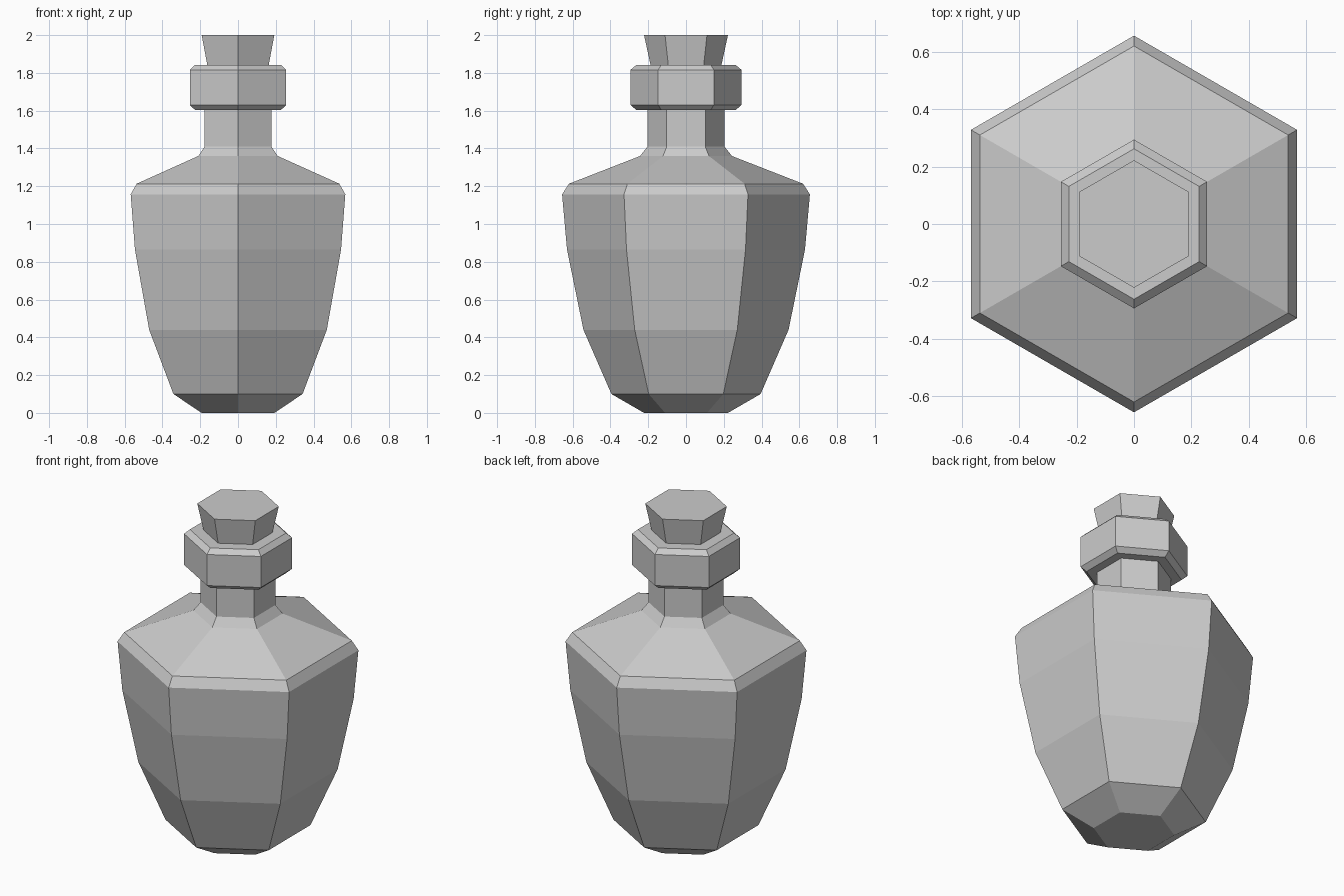
import bpy, bmesh
from math import cos, sin, pi

cube = bpy.data.objects.get("Cube")
if cube:
    bpy.data.objects.remove(cube, do_unlink=True)

SIDES = 6

grey = bpy.data.materials.new("light_grey")
grey.use_nodes = True
colour = (0.6, 0.6, 0.6, 1.0)
grey.diffuse_color = colour
grey.node_tree.nodes["Principled BSDF"].inputs["Base Color"].default_value = colour


def hex_lathe(name, profile, cap_top=False):
    """Stack hexagonal rings (corner radius, height) with corners on the y axis."""
    bm = bmesh.new()
    rings = []
    for radius, z in profile:
        angles = [pi / 2 + 2 * pi * i / SIDES for i in range(SIDES)]
        rings.append([bm.verts.new((radius * cos(a), radius * sin(a), z)) for a in angles])
    for low, high in zip(rings, rings[1:]):
        for i in range(SIDES):
            j = (i + 1) % SIDES
            bm.faces.new((low[i], low[j], high[j], high[i]))
    bm.faces.new(rings[0][::-1])
    if cap_top:
        bm.faces.new(rings[-1])
    mesh = bpy.data.meshes.new(name)
    bm.to_mesh(mesh)
    bm.free()
    mesh.materials.append(grey)
    obj = bpy.data.objects.new(name, mesh)
    bpy.context.collection.objects.link(obj)
    return obj


# Bottle: base, belly, shoulder, neck and collar, open at the mouth
base = [(0.222, 0.0), (0.395, 0.1)]
belly = [(0.543, 0.44), (0.63, 0.865), (0.656, 1.157)]
shoulder = [(0.62, 1.213), (0.243, 1.36)]
neck = [(0.204, 1.41), (0.204, 1.603)]
collar = [(0.262, 1.603), (0.294, 1.63), (0.294, 1.816), (0.262, 1.843)]
mouth = [(0.188, 1.843)]
hex_lathe("bottle", base + belly + shoulder + neck + collar + mouth)

# Flared stopper closing the mouth
hex_lathe("stopper", [(0.188, 1.843), (0.222, 2.0)], cap_top=True)
